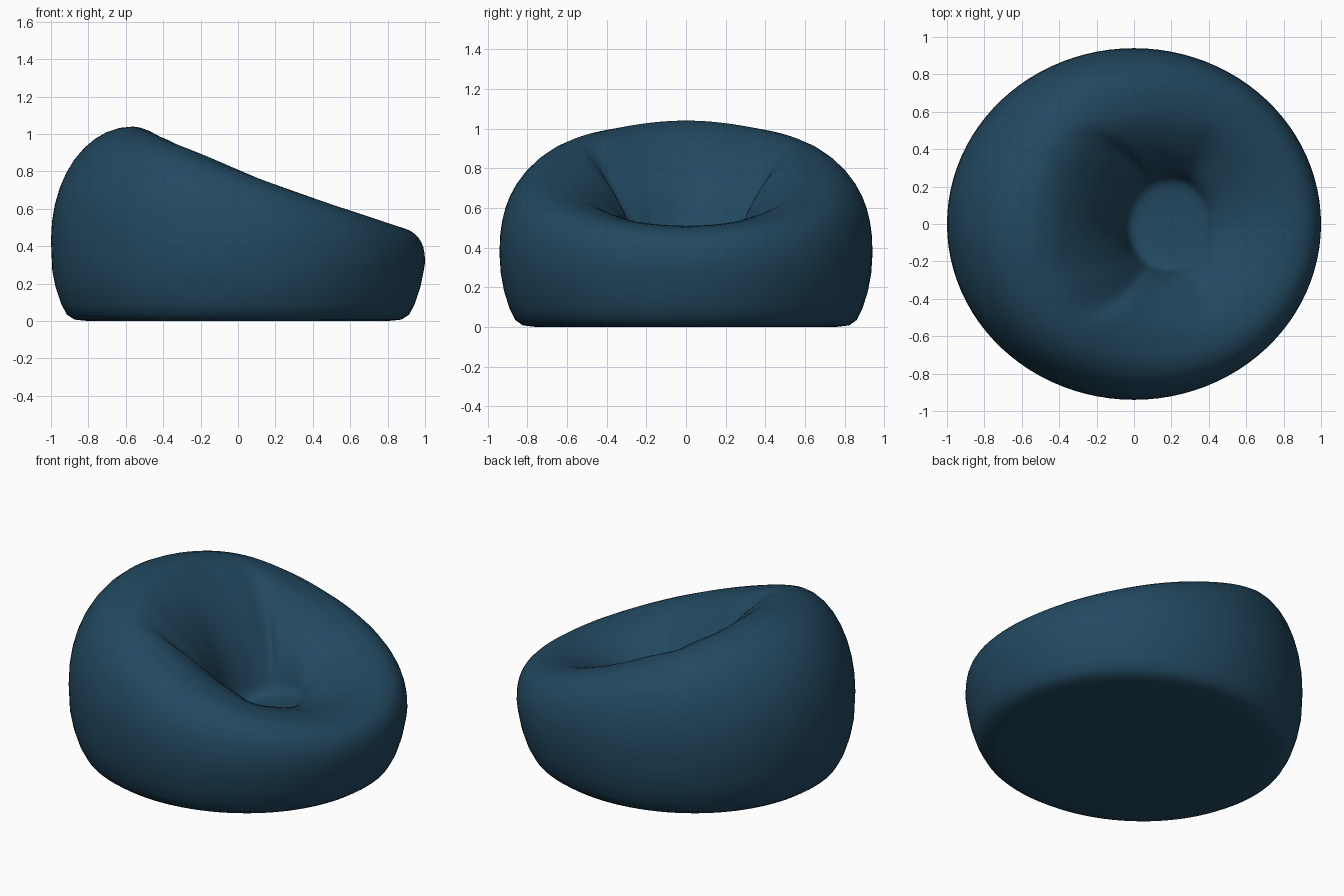
import bpy, bmesh, math
from math import sin, cos, pi

if "Cube" in bpy.data.objects:
    bpy.data.objects.remove(bpy.data.objects["Cube"])

N = 96  # divisions around the bag

blue = bpy.data.materials.new("dark blue fabric")
blue.diffuse_color = (0.016, 0.066, 0.118, 1)
blue.use_nodes = True
blue.node_tree.nodes["Principled BSDF"].inputs["Base Color"].default_value = blue.diffuse_color


def bump(a, centre, width):
    """Soft bump over an angle in degrees."""
    d = (a - centre + 180) % 360 - 180
    return math.exp(-(d / width) ** 2)


def column(t):
    """One section of the bag at angle t, from the floor up and over into the seat."""
    c, s, deg = cos(t), sin(t), math.degrees(t)
    corner = bump(deg, 122, 25) + bump(deg, 238, 25)
    crest_r = 0.665 + 0.105 * c + 0.05 * corner
    crest_z = 0.775 - 0.265 * c + 0.03 * s * s + 0.012 * corner
    wide_z = 0.37 - 0.06 * c
    pts = []
    # flat base and tucked-in lower edge
    for r, z in ((0.3, 0.004), (0.6, 0.002), (0.8, 0), (0.875, 0.008), (0.915, 0.035),
                 (0.945, 0.09), (0.975, 0.18), (0.993, 0.27)):
        pts.append((r * c, 0.94 * r * s, z))
    # shoulder from the widest line to the crest, squarer at the front
    p = 2.0 / (2.35 + 0.3 * c)
    for i in range(11):
        a = i / 10 * pi / 2
        r = crest_r + (1 - crest_r) * max(cos(a), 0) ** p
        pts.append((r * c, 0.94 * r * s, wide_z + (crest_z - wide_z) * sin(a) ** p))
    # padded inner wall rolling down to the bottom of the seat
    ex, ey, ez = 0.18 + 0.22 * c, 0.25 * s, 0.335 + 0.06 * c
    cx, cy = crest_r * c, 0.94 * crest_r * s
    fold = (0.06 * (bump(deg, 122, 9) + bump(deg, 238, 9))
            + 0.035 * (bump(deg, 150, 10) + bump(deg, 207, 10))
            + 0.02 * (bump(deg, 52, 9) + bump(deg, 308, 9)))
    for i in range(1, 15):
        a = i / 14 * pi / 2
        k = sin(a) ** 1.2
        h = max(cos(a), 0) ** 1.2
        dent = fold * sin(2 * a) ** 2
        pts.append((cx + (ex - cx) * k - dent * c, cy + (ey - cy) * k + dent * s,
                    ez + (crest_z - ez) * h - dent))
    # seat floor, rising towards the front
    for k in (0.8, 0.55, 0.28):
        pts.append((0.18 + 0.22 * c * k, ey * k, 0.325 + (ez - 0.325) * k))
    return pts


# bean bag body
bm = bmesh.new()
cols = [[bm.verts.new(p) for p in column(2 * pi * i / N)] for i in range(N)]
bottom = bm.verts.new((0, 0, 0.006))
seat = bm.verts.new((0.18, 0, 0.322))
for i in range(N):
    a, b = cols[i], cols[(i + 1) % N]
    bm.faces.new((bottom, b[0], a[0]))
    bm.faces.new((seat, a[-1], b[-1]))
    for j in range(len(a) - 1):
        bm.faces.new((a[j], b[j], b[j + 1], a[j + 1]))
# soften the inside of the seat
inner = [v for col in cols for v in col[22:]] + [seat]
for _ in range(6):
    bmesh.ops.smooth_vert(bm, verts=inner, factor=0.4, use_axis_x=True, use_axis_y=True, use_axis_z=True)
bmesh.ops.recalc_face_normals(bm, faces=bm.faces)
for f in bm.faces:
    f.smooth = True
mesh = bpy.data.meshes.new("bean_bag_chair")
bm.to_mesh(mesh)
bm.free()
mesh.materials.append(blue)
bag = bpy.data.objects.new("bean_bag_chair", mesh)
bpy.context.collection.objects.link(bag)
